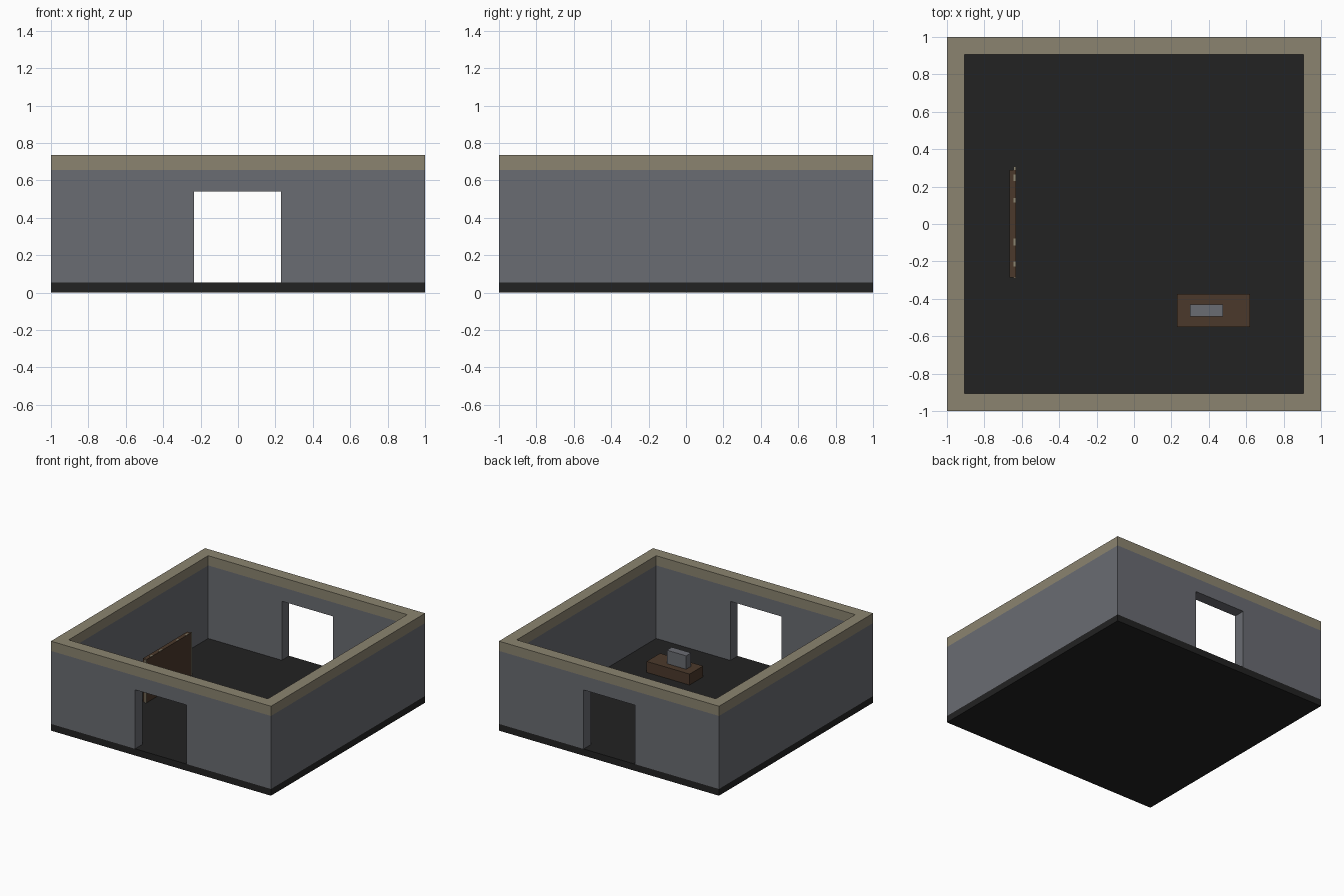
import bpy, bmesh

if "Cube" in bpy.data.objects:
    bpy.data.objects.remove(bpy.data.objects["Cube"])


def material(name, hex_code):
    def lin(c):
        c /= 255
        return c / 12.92 if c <= 0.04045 else ((c + 0.055) / 1.055) ** 2.4
    m = bpy.data.materials.new(name)
    m.diffuse_color = [lin(int(hex_code[i:i + 2], 16)) for i in (0, 2, 4)] + [1]
    m.use_nodes = True
    m.node_tree.nodes["Principled BSDF"].inputs["Base Color"].default_value = m.diffuse_color
    return m


GREY = material("wall grey", "6A6C72")
TAN = material("trim tan", "8B8470")
BLACK = material("floor black", "222222")
BROWN = material("wood brown", "4B392B")


def prism(name, points, direction, mat):
    """Extrude a flat outline along a direction."""
    bm = bmesh.new()
    face = bm.faces.new([bm.verts.new(p) for p in points])
    out = bmesh.ops.extrude_face_region(bm, geom=[face])
    verts = [g for g in out["geom"] if isinstance(g, bmesh.types.BMVert)]
    bmesh.ops.translate(bm, verts=verts, vec=direction)
    bmesh.ops.recalc_face_normals(bm, faces=bm.faces)
    mesh = bpy.data.meshes.new(name)
    bm.to_mesh(mesh)
    bm.free()
    mesh.materials.append(mat)
    ob = bpy.data.objects.new(name, mesh)
    bpy.context.collection.objects.link(ob)
    return ob


def box(name, x, y, z, mat):
    pts = [(x[0], y[0], z[0]), (x[1], y[0], z[0]), (x[1], y[1], z[0]), (x[0], y[1], z[0])]
    return prism(name, pts, (0, 0, z[1] - z[0]), mat)


FLOOR, TRIM, TOP = 0.055, 0.655, 0.735
INNER = 0.905          # inside face of the walls
DOOR = (-0.235, 0.23, 0.54)

# Floor slab
box("floor", (-1, 1), (-1, 1), (0, FLOOR), BLACK)

# Front and back walls with a doorway notch, then side walls and tan trim
for s, fb, lr in ((-1, "front", "left"), (1, "back", "right")):
    outline = [(-1, FLOOR), (DOOR[0], FLOOR), (DOOR[0], DOOR[2]), (DOOR[1], DOOR[2]),
               (DOOR[1], FLOOR), (1, FLOOR), (1, TRIM), (-1, TRIM)]
    prism(fb + "_wall", [(x, s, z) for x, z in outline], (0, -s * (1 - INNER), 0), GREY)
    span = sorted((s, s * INNER))
    box(lr + "_wall", span, (-INNER, INNER), (FLOOR, TRIM), GREY)
    box(fb + "_trim", (-1, 1), span, (TRIM, TOP), TAN)
    box(lr + "_trim", span, (-INNER, INNER), (TRIM, TOP), TAN)

# Upright wooden board with a tan core showing at its ends and along its top
box("board", (-0.665, -0.63), (-0.285, 0.29), (FLOOR, 0.41), BROWN)
box("board_core", (-0.645, -0.632), (-0.292, 0.307), (FLOOR, 0.408), TAN)
for i, (y0, y1) in enumerate(((0.23, 0.265), (0.115, 0.14), (-0.115, -0.077), (-0.228, -0.2))):
    box(f"board_inlay_{i + 1}", (-0.645, -0.631), (y0, y1), (0.408, 0.412), TAN)

# Low table with a grey block on it
box("table", (0.23, 0.62), (-0.55, -0.375), (FLOOR, 0.145), BROWN)
box("table_block", (0.30, 0.475), (-0.495, -0.43), (0.145, 0.255), GREY)
